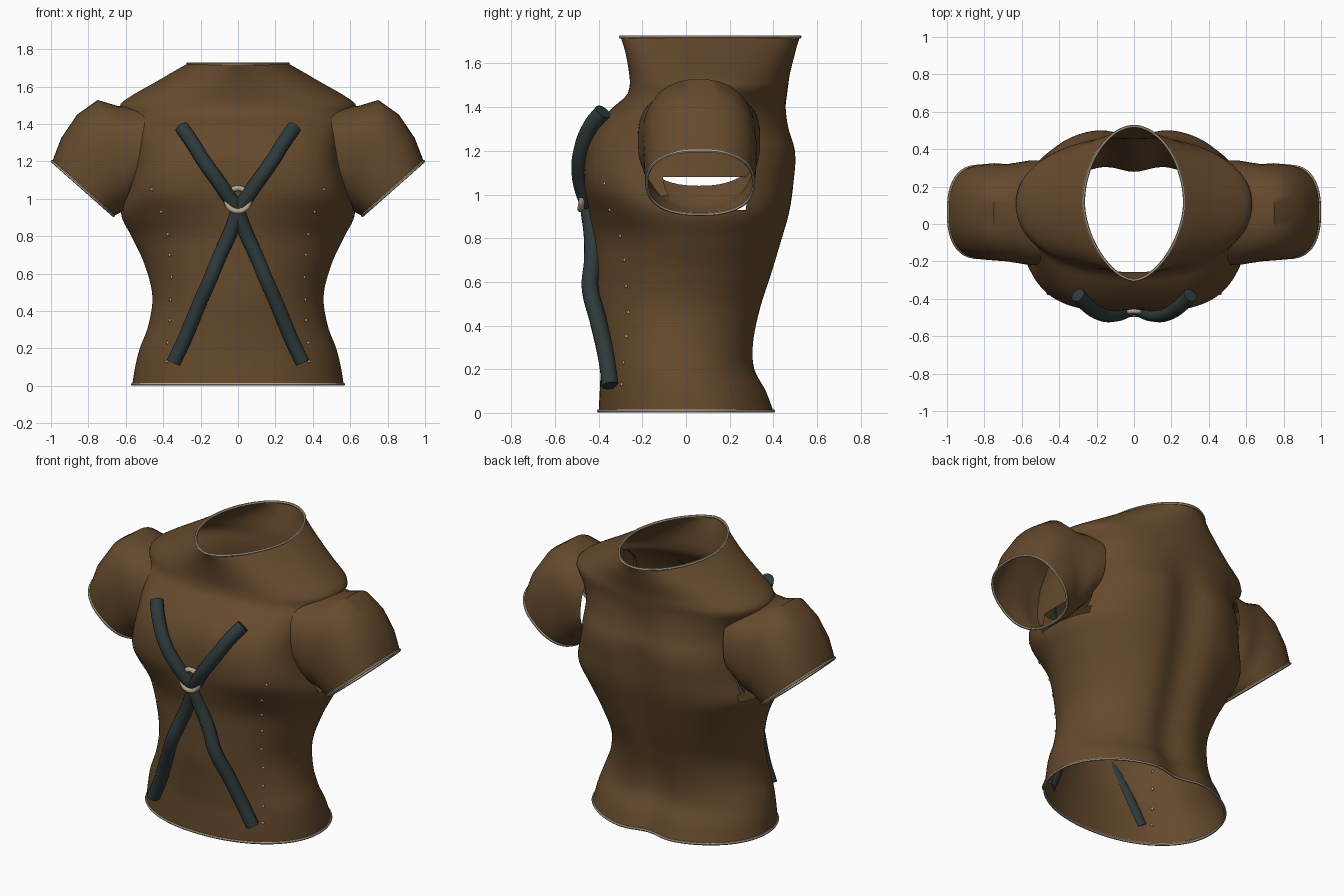
import bpy, bmesh, math
from mathutils import Vector

if "Cube" in bpy.data.objects:
    bpy.data.objects.remove(bpy.data.objects["Cube"])


def material(name, rgb):
    m = bpy.data.materials.new(name)
    m.diffuse_color = (*rgb, 1)
    m.use_nodes = True
    m.node_tree.nodes["Principled BSDF"].inputs["Base Color"].default_value = m.diffuse_color
    return m


LEATHER = material("brown leather", (0.13, 0.068, 0.026))
STRAP = material("slate strap", (0.028, 0.042, 0.043))
TAN = material("pale tan", (0.45, 0.37, 0.26))

# Torso key sections: height, half width, front y, back y,
# squareness of the front half, squareness of the back half
KEYS = [
    (0.008, 0.565, -0.400, 0.405, 2.1, 2.1),
    (0.10, 0.550, -0.395, 0.370, 2.1, 2.1),
    (0.20, 0.525, -0.392, 0.318, 2.05, 2.1),
    (0.32, 0.480, -0.402, 0.315, 2.0, 2.1),
    (0.48, 0.458, -0.420, 0.350, 1.9, 2.1),
    (0.65, 0.500, -0.420, 0.400, 1.85, 2.2),
    (0.80, 0.570, -0.425, 0.440, 1.8, 2.3),
    (0.92, 0.625, -0.445, 0.470, 2.1, 2.4),
    (1.05, 0.585, -0.468, 0.488, 3.0, 2.6),
    (1.20, 0.552, -0.460, 0.497, 3.2, 2.7),
    (1.31, 0.548, -0.415, 0.470, 3.0, 2.6),
    (1.40, 0.575, -0.335, 0.460, 2.5, 2.4),
    (1.45, 0.610, -0.275, 0.462, 2.2, 2.2),
    (1.50, 0.632, -0.258, 0.468, 2.1, 2.1),
    (1.55, 0.570, -0.260, 0.475, 2.0, 2.0),
    (1.63, 0.430, -0.273, 0.495, 1.9, 2.0),
    (1.68, 0.345, -0.286, 0.508, 1.8, 1.95),
    (1.722, 0.270, -0.300, 0.522, 1.7, 1.9),
]


def section(z):
    """Smoothly interpolated section values at a height."""
    z = min(max(z, KEYS[0][0]), KEYS[-1][0])
    i = 0
    while i < len(KEYS) - 2 and z > KEYS[i + 1][0]:
        i += 1

    def slope(j, k):
        a, b = KEYS[max(j - 1, 0)], KEYS[min(j + 1, len(KEYS) - 1)]
        return (b[k] - a[k]) / (b[0] - a[0])

    p, q = KEYS[i], KEYS[i + 1]
    h = q[0] - p[0]
    t = (z - p[0]) / h
    return [p[k] * (2 * t**3 - 3 * t * t + 1) + q[k] * (3 * t * t - 2 * t**3)
            + h * slope(i, k) * (t**3 - 2 * t * t + t)
            + h * slope(i + 1, k) * (t**3 - t * t) for k in range(1, 6)]


def power(v, n):
    return math.copysign(abs(v) ** (2 / n), v)


def body_point(z, a):
    hw, yf, yb, nf, nb = section(z)
    s = math.sin(a)
    n = nb if s > 0 else nf
    x = hw * power(math.cos(a), n)
    y = (yf + yb) / 2 + (yb - yf) / 2 * power(s, n)
    if s > 0:   # spine groove between the back lobes
        fade = min(1, max(0, (1.45 - z) / 0.3))
        y += s * fade * (0.018 - 0.05 * math.exp(-(x / 0.12) ** 2))
    else:       # dip between the chest muscles
        y += 0.02 * math.exp(-(x / 0.06) ** 2) * math.exp(-((z - 1.15) / 0.15) ** 2)
    return Vector((x, y, z))


def front_y(x, z):
    hw, yf, yb, n, _ = section(z)
    return (yf + yb) / 2 - (yb - yf) / 2 * (1 - (abs(x) / hw) ** n) ** (1 / n)


def finish(ob, mat, angle=50):
    ob.data.materials.clear()
    ob.data.materials.append(mat)
    bpy.ops.object.select_all(action='DESELECT')
    ob.select_set(True)
    bpy.context.view_layer.objects.active = ob
    if ob.type == 'CURVE':
        bpy.ops.object.convert(target='MESH')
        ob = bpy.context.object
    bpy.ops.object.shade_smooth_by_angle(angle=math.radians(angle))
    return ob


def mesh_object(name, bm, mat):
    me = bpy.data.meshes.new(name)
    bm.to_mesh(me)
    bm.free()
    ob = bpy.data.objects.new(name, me)
    bpy.context.collection.objects.link(ob)
    return finish(ob, mat)


def loft(name, rings, mat, drop=None):
    """Skin closed rings of points into an open shell."""
    bm = bmesh.new()
    rows = [[bm.verts.new(p) for p in r] for r in rings]
    for lo, hi in zip(rows, rows[1:]):
        for i in range(len(lo)):
            j = (i + 1) % len(lo)
            bm.faces.new((lo[i], lo[j], hi[j], hi[i]))
    bmesh.ops.recalc_face_normals(bm, faces=bm.faces)
    if drop:
        dead = [f for f in bm.faces if drop(f.calc_center_median())]
        bmesh.ops.delete(bm, geom=dead, context='FACES')
    return mesh_object(name, bm, mat)


def tube(name, points, radius, mat, closed=False, smooth=False):
    cu = bpy.data.curves.new(name, 'CURVE')
    cu.dimensions = '3D'
    cu.bevel_depth = radius
    cu.bevel_resolution = 4 if smooth else 1
    cu.use_fill_caps = True
    if smooth:
        sp = cu.splines.new('BEZIER')
        sp.bezier_points.add(len(points) - 1)
        for b, p in zip(sp.bezier_points, points):
            b.co = p
            b.handle_left_type = b.handle_right_type = 'AUTO'
        sp.resolution_u = 6
    else:
        sp = cu.splines.new('POLY')
        sp.points.add(len(points) - 1)
        for b, p in zip(sp.points, points):
            b.co = (*p, 1)
    sp.use_cyclic_u = closed
    ob = bpy.data.objects.new(name, cu)
    bpy.context.collection.objects.link(ob)
    return finish(ob, mat)


# Torso shell, open at waist, neck and low armholes
N, LEVELS = 112, 80
z0, z1 = KEYS[0][0], KEYS[-1][0]
body = [[body_point(z0 + (z1 - z0) * k / LEVELS, 2 * math.pi * i / N)
         for i in range(N)] for k in range(LEVELS + 1)]
loft("torso", body, LEATHER,
     lambda c: abs(c.x) > 0.3 and -0.09 < c.y < 0.27 and 0.925 < c.z < 1.08)
tube("waist_trim", body[0], 0.008, TAN, closed=True)
tube("neck_trim", body[-1], 0.008, TAN, closed=True)

# Sleeve rings: top x, top z, bottom x, bottom z, front y, back y
SLEEVE = [
    (0.48, 1.49, 0.51, 1.04, -0.22, 0.34),
    (0.56, 1.495, 0.555, 0.99, -0.22, 0.34),
    (0.64, 1.495, 0.59, 0.95, -0.21, 0.33),
    (0.750, 1.528, 0.61, 0.935, -0.20, 0.32),
    (0.86, 1.450, 0.63, 0.925, -0.195, 0.325),
    (0.945, 1.325, 0.65, 0.915, -0.19, 0.32),
    (0.993, 1.20, 0.665, 0.91, -0.18, 0.31),
]
# Beads down each side of the belly: x, z
BEADS = [(0.46, 1.05), (0.41, 0.93), (0.375, 0.81), (0.365, 0.70), (0.355, 0.58),
         (0.36, 0.46), (0.365, 0.35), (0.375, 0.23), (0.38, 0.13)]
# Strap paths: x, y, z
UPPER = [(0.30, -0.38, 1.38), (0.25, -0.435, 1.31), (0.175, -0.48, 1.19),
         (0.10, -0.484, 1.085), (0.035, -0.46, 0.99), (0.0, -0.44, 0.945)]
LOWER = [(0.0, -0.445, 0.93), (0.045, -0.430, 0.81), (0.10, -0.430, 0.69),
         (0.145, -0.440, 0.58), (0.215, -0.402, 0.42), (0.29, -0.362, 0.24),
         (0.345, -0.348, 0.125)]

for s, side in ((1, "right"), (-1, "left")):
    rings = []
    for tx, tz, bx, bz, ya, yb in SLEEVE:
        ring = []
        for i in range(48):
            a = 2 * math.pi * i / 48
            u = power(math.cos(a), 2.4)
            ring.append(Vector((s * ((tx + bx) / 2 + (tx - bx) / 2 * u),
                                (ya + yb) / 2 + (yb - ya) / 2 * power(math.sin(a), 2.4),
                                (tz + bz) / 2 + (tz - bz) / 2 * u)))
        rings.append(ring)
    loft(side + "_sleeve", rings, LEATHER)
    tube(side + "_cuff_trim", rings[-1], 0.008, TAN, closed=True)

    # Crossed chest and belly straps
    for label, path in (("upper", UPPER), ("lower", LOWER)):
        tube(f"{side}_{label}_strap", [(s * x, y, z) for x, y, z in path],
             0.039, STRAP, smooth=True)

    # Bead row
    bm = bmesh.new()
    for x, z in BEADS:
        geo = bmesh.ops.create_icosphere(bm, subdivisions=1, radius=0.009)
        bmesh.ops.translate(bm, verts=geo["verts"], vec=(s * x, front_y(x, z), z))
    mesh_object(side + "_beads", bm, TAN)

# Ring joining the straps, lower edge in front
bpy.ops.mesh.primitive_torus_add(major_radius=0.062, minor_radius=0.015,
                                 major_segments=32, minor_segments=10,
                                 location=(0, -0.474, 0.995),
                                 rotation=(math.radians(82), 0, 0))
ring_ob = bpy.context.object
ring_ob.name = "strap_ring"
finish(ring_ob, TAN)
